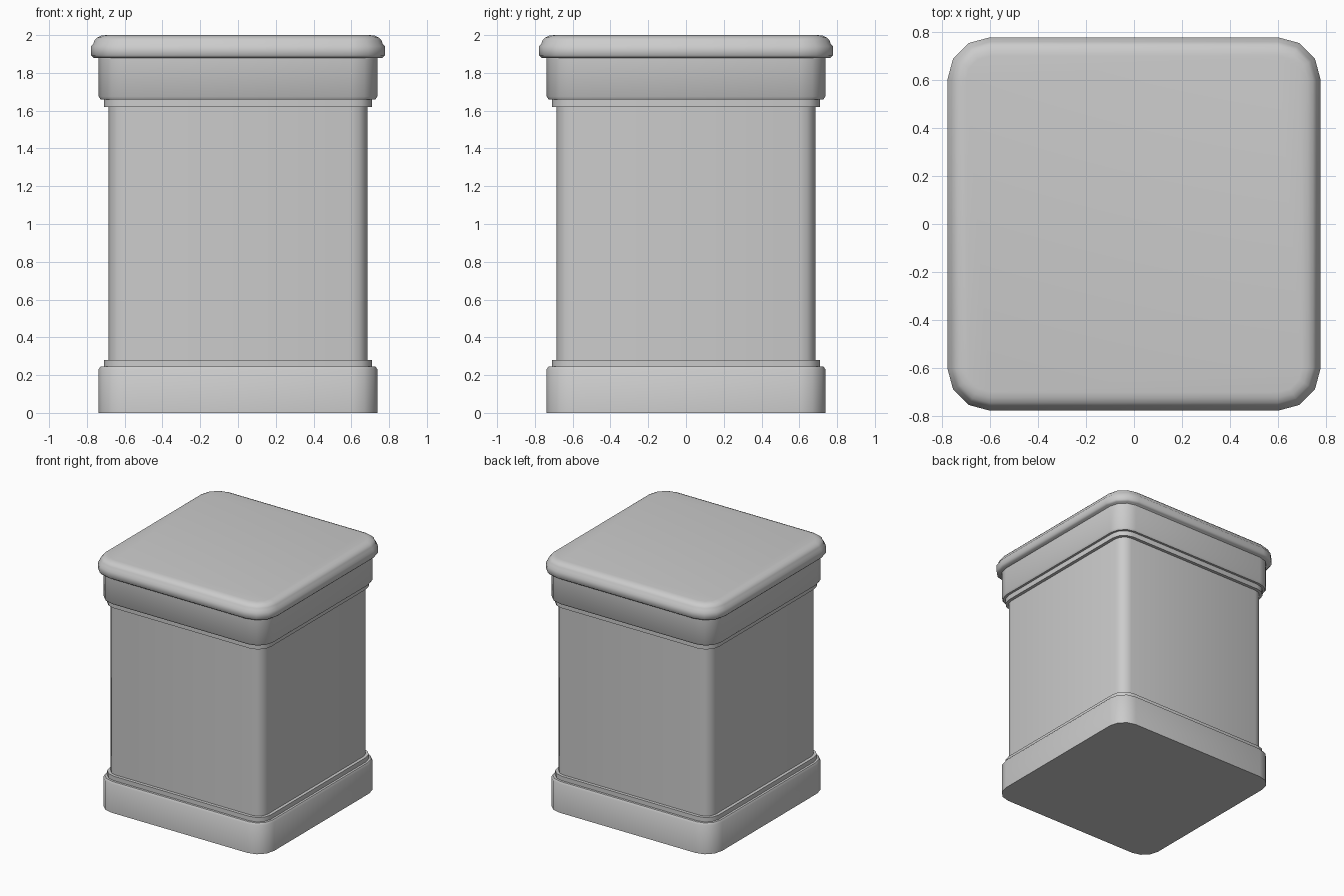
import bpy, bmesh
from math import sin, cos, pi, radians

cube = bpy.data.objects.get("Cube")
if cube:
    bpy.data.objects.remove(cube, do_unlink=True)

stone = bpy.data.materials.new("plain_grey_stone")
stone.use_nodes = True
GREY = (0.6, 0.6, 0.6, 1)
stone.diffuse_color = GREY
stone.node_tree.nodes["Principled BSDF"].inputs["Base Color"].default_value = GREY

CORNER = 0.6      # centre of every rounded corner
SEGMENTS = 3      # facets per corner


def rounded_square(bm, half, z):
    """Ring of vertices around a square with rounded corners."""
    radius = half - CORNER
    ring = []
    for quarter, (sx, sy) in enumerate([(1, 1), (-1, 1), (-1, -1), (1, -1)]):
        for step in range(SEGMENTS + 1):
            a = (quarter + step / SEGMENTS) * pi / 2
            ring.append(bm.verts.new((sx * CORNER + radius * cos(a),
                                      sy * CORNER + radius * sin(a), z)))
    return ring


def build_part(name, profile):
    """Closed solid through rounded squares given as (half width, height)."""
    bm = bmesh.new()
    rings = [rounded_square(bm, half, z) for half, z in profile]
    count = len(rings[0])
    for low, high in zip(rings, rings[1:]):
        for i in range(count):
            j = (i + 1) % count
            bm.faces.new((low[i], low[j], high[j], high[i]))
    bm.faces.new(rings[0][::-1])
    bm.faces.new(rings[-1])
    mesh = bpy.data.meshes.new(name)
    bm.to_mesh(mesh)
    bm.free()
    mesh.materials.append(stone)
    obj = bpy.data.objects.new(name, mesh)
    bpy.context.collection.objects.link(obj)
    bpy.ops.object.select_all(action="DESELECT")
    obj.select_set(True)
    bpy.context.view_layer.objects.active = obj
    bpy.ops.object.shade_smooth_by_angle(angle=radians(50))


# Foot and its thin step
build_part("base", [(0.738, 0), (0.738, 0.23), (0.728, 0.245)])
build_part("lower_trim", [(0.71, 0.245), (0.71, 0.28)])

# Main block
build_part("body", [(0.685, 0.28), (0.685, 1.62)])

# Thin step and band under the lid
build_part("upper_trim", [(0.71, 1.62), (0.71, 1.66)])
build_part("cornice", [(0.728, 1.66), (0.738, 1.675), (0.738, 1.88)])

# Overhanging lid with a rounded upper edge
rounding = [(0.7 + 0.065 * cos(a), 1.955 + 0.045 * sin(a))
            for a in (i * pi / 8 for i in range(5))]
build_part("lid", [(0.765, 1.88), (0.778, 1.893), (0.778, 1.94)] + rounding)
